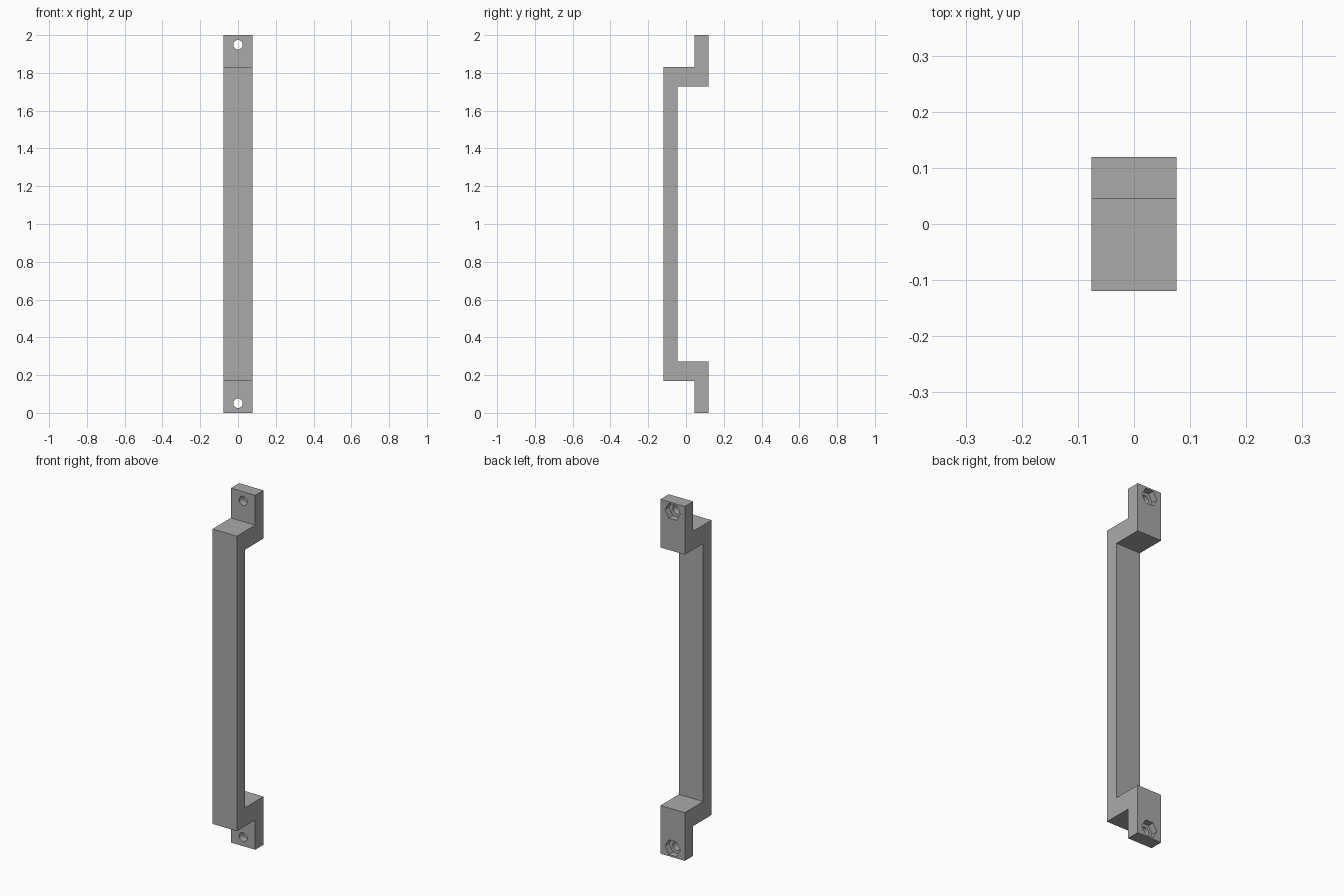
import bpy
import bmesh
import math
from mathutils import Matrix

if "Cube" in bpy.data.objects:
    bpy.data.objects.remove(bpy.data.objects["Cube"], do_unlink=True)

HALF_WIDTH = 0.076
BACK = 0.119           # rear mounting plane
INNER = 0.045          # inner faces of grip and feet
HEIGHT = 2.0
SHOULDER = 0.168       # underside of the arm
ARM_TOP = 0.272
HOLE_Z = 0.051

grey = bpy.data.materials.new("grey_plastic")
grey.use_nodes = True
colour = (0.4, 0.4, 0.4, 1)
grey.diffuse_color = colour
grey.node_tree.nodes["Principled BSDF"].inputs["Base Color"].default_value = colour


def add_object(name, bm):
    bmesh.ops.recalc_face_normals(bm, faces=bm.faces)
    mesh = bpy.data.meshes.new(name)
    bm.to_mesh(mesh)
    bm.free()
    mesh.materials.append(grey)
    obj = bpy.data.objects.new(name, mesh)
    bpy.context.collection.objects.link(obj)
    return obj


# Handle body: lower half of the side profile, mirrored to the top, extruded across
lower = [(-INNER, ARM_TOP), (BACK, ARM_TOP), (BACK, 0), (INNER, 0),
         (INNER, SHOULDER), (-BACK, SHOULDER)]
profile = lower + [(y, HEIGHT - z) for y, z in reversed(lower)]
bm = bmesh.new()
face = bm.faces.new([bm.verts.new((-HALF_WIDTH, y, z)) for y, z in profile])
extruded = bmesh.ops.extrude_face_region(bm, geom=[face])
bmesh.ops.translate(bm, vec=(2 * HALF_WIDTH, 0, 0),
                    verts=[v for v in extruded["geom"] if isinstance(v, bmesh.types.BMVert)])
handle = add_object("handle", bm)


def cut(name, sides, radius, y0, y1, z):
    """Cut a prism running along y out of the handle."""
    bm = bmesh.new()
    place = (Matrix.Translation((0, (y0 + y1) / 2, z))
             @ Matrix.Rotation(math.pi / 2, 4, "X")
             @ Matrix.Rotation(math.pi / 2, 4, "Z"))
    bmesh.ops.create_cone(bm, cap_ends=True, segments=sides, radius1=radius,
                          radius2=radius, depth=y1 - y0, matrix=place)
    cutter = add_object(name, bm)
    cutter.hide_render = True
    mod = handle.modifiers.new(name, "BOOLEAN")
    mod.operation = "DIFFERENCE"
    mod.solver = "EXACT"
    mod.object = cutter
    bpy.ops.object.modifier_apply(modifier=mod.name)
    bpy.data.objects.remove(cutter, do_unlink=True)


# Screw hole and hexagonal nut pocket in each foot
bpy.context.view_layer.objects.active = handle
handle.select_set(True)
for z in (HOLE_Z, HEIGHT - HOLE_Z):
    cut("screw_hole", 32, 0.025, 0, 0.2, z)
    cut("nut_pocket", 6, 0.048, BACK - 0.036, 0.2, z)

bpy.ops.object.shade_smooth_by_angle(angle=math.radians(30))
